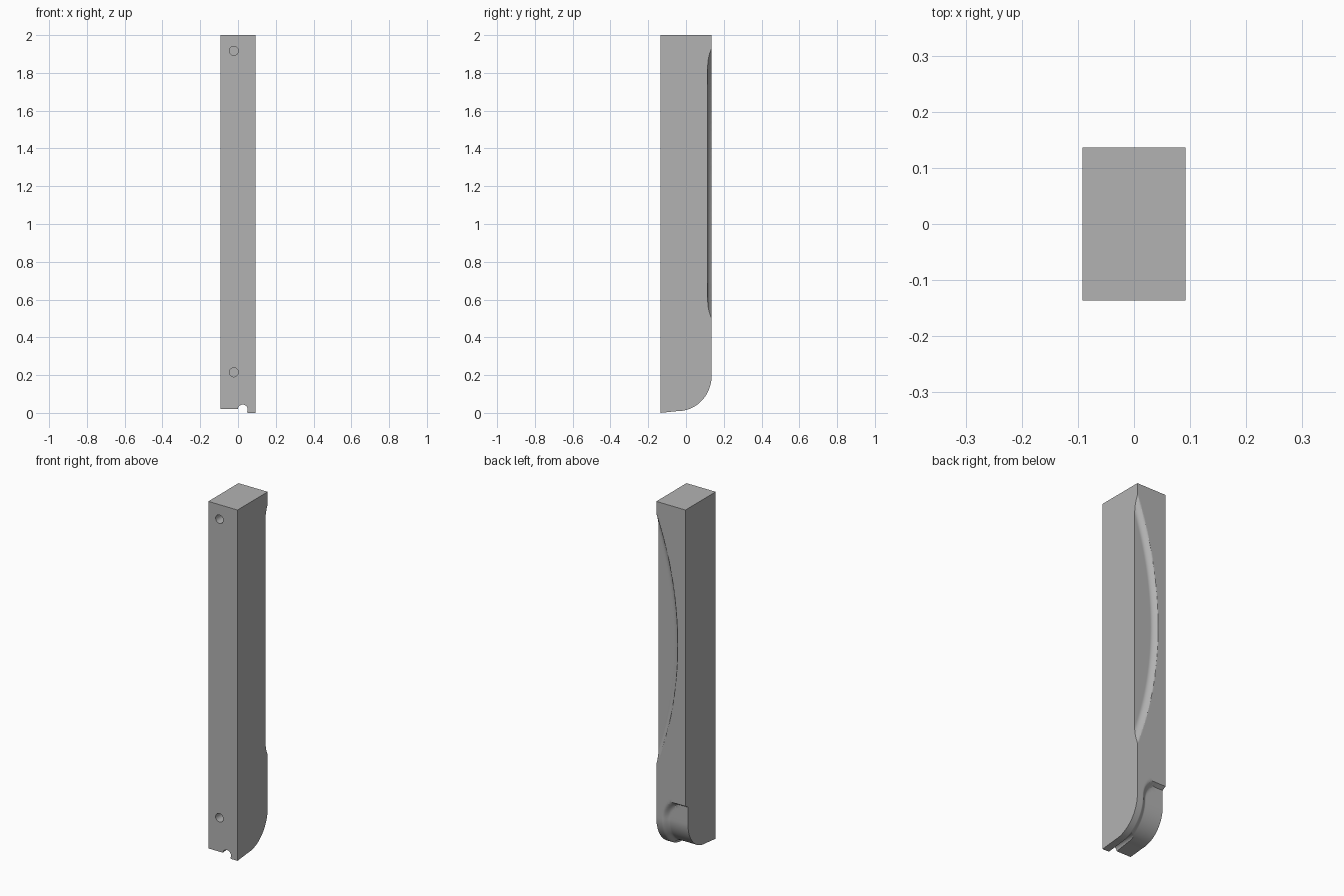
import bpy, bmesh, math
from mathutils import Vector

cube = bpy.data.objects.get("Cube")
if cube:
    bpy.data.objects.remove(cube, do_unlink=True)

HX, HY, TOP = 0.092, 0.136, 2.0      # half width, half depth, height
NX = 56                              # columns across the grip

grey = bpy.data.materials.new("plain_grey")
grey.use_nodes = True
grey.diffuse_color = (0.45, 0.45, 0.45, 1)
grey.node_tree.nodes["Principled BSDF"].inputs["Base Color"].default_value = (0.45, 0.45, 0.45, 1)


def profile():
    """Side outline (y, z): down the back, round the heel, along the bottom."""
    start, cy, ry, rz = 0.2, -0.04, 0.176, 0.19
    pts = [(HY, TOP + (start - TOP) * i / 130) for i in range(130)]
    for i in range(33):
        a = math.pi / 2 * i / 32
        pts.append((cy + ry * math.cos(a), start - rz * math.sin(a)))
    end_z = start - rz
    pts += [(cy + (-HY - cy) * i / 8, end_z * (1 - i / 8)) for i in range(1, 9)]
    return [Vector(p) for p in pts]


def finger_scoop(x, z):
    """Shallow lens-shaped hollow, open on the left side."""
    half, sag, mid = 0.715, 0.135, 1.215
    radius = (half ** 2 + sag ** 2) / (2 * sag)
    inside = radius - math.hypot(x - (HX - sag + radius), z - mid)
    t = min(max(inside / 0.032, 0), 1)
    return 0.021 * (1 - (1 - t) ** 2)


def heel_recess(x, s):
    """Stepped-in area round the heel, with a rounded corner."""
    r = 0.13
    a, b = 0.056 - x, s - (TOP - 0.335)
    inside = r - math.hypot(r - a, r - b) if a < r and b < r else min(a, b)
    t = min(max(inside / 0.035, 0), 1)
    return 0.022 * t * t * (3 - 2 * t)


# Body: a relief grid wrapped round the side outline, closed with flat caps
pts = profile()
bm = bmesh.new()
rows, s = [], 0.0
for i, p in enumerate(pts):
    before, after = pts[max(i - 1, 0)], pts[min(i + 1, len(pts) - 1)]
    if i:
        s += (p - before).length
    along = (after - before).normalized()
    inward = Vector((along.y, -along.x))
    row = []
    for j in range(NX + 1):
        x = -HX + 2 * HX * j / NX
        depth = heel_recess(x, s)
        if p.y > 0.3:
            depth = finger_scoop(x, p.y)
        q = p + inward * depth
        y = -HY if i == len(pts) - 1 else q.x
        row.append(bm.verts.new((x, y, q.y)))
    rows.append(row)
for upper, lower in zip(rows, rows[1:]):
    for j in range(NX):
        bm.faces.new((upper[j], upper[j + 1], lower[j + 1], lower[j]))
top_r = bm.verts.new((-HX, -HY, TOP))
top_l = bm.verts.new((HX, -HY, TOP))
bm.faces.new(rows[0] + [top_l, top_r])
bm.faces.new(rows[-1] + [top_l, top_r])
bm.faces.new([r[0] for r in rows] + [top_r])
bm.faces.new([r[-1] for r in rows] + [top_l])
bmesh.ops.recalc_face_normals(bm, faces=bm.faces)
mesh = bpy.data.meshes.new("handle_body")
bm.to_mesh(mesh)
bm.free()
body = bpy.data.objects.new("handle_body", mesh)
bpy.context.collection.objects.link(body)
mesh.materials.append(grey)
bpy.context.view_layer.objects.active = body


def bore(name, x, z, radius, y_end):
    """Cut a round hole running in from the front."""
    y_start = -HY - 0.05
    bpy.ops.mesh.primitive_cylinder_add(
        vertices=32, radius=radius, depth=y_end - y_start,
        location=(x, (y_start + y_end) / 2, z), rotation=(math.pi / 2, 0, 0))
    cutter = bpy.context.object
    cutter.name = name
    cutter.hide_render = True
    cutter.data.materials.append(grey)
    mod = body.modifiers.new(name, "BOOLEAN")
    mod.operation, mod.solver, mod.object = "DIFFERENCE", "EXACT", cutter
    bpy.context.view_layer.objects.active = body
    bpy.ops.object.modifier_apply(modifier=mod.name)
    bpy.data.objects.remove(cutter, do_unlink=True)


# Two screw holes in the front and a round slot along the bottom
bore("upper_screw_hole", -0.022, 1.917, 0.024, -HY + 0.1)
bore("lower_screw_hole", -0.022, 0.215, 0.024, -HY + 0.1)
bore("bottom_slot", 0.025, 0.018, 0.026, 0.12)

bpy.ops.object.select_all(action="DESELECT")
body.select_set(True)
bpy.context.view_layer.objects.active = body
bpy.ops.object.shade_smooth_by_angle(angle=math.radians(25))
